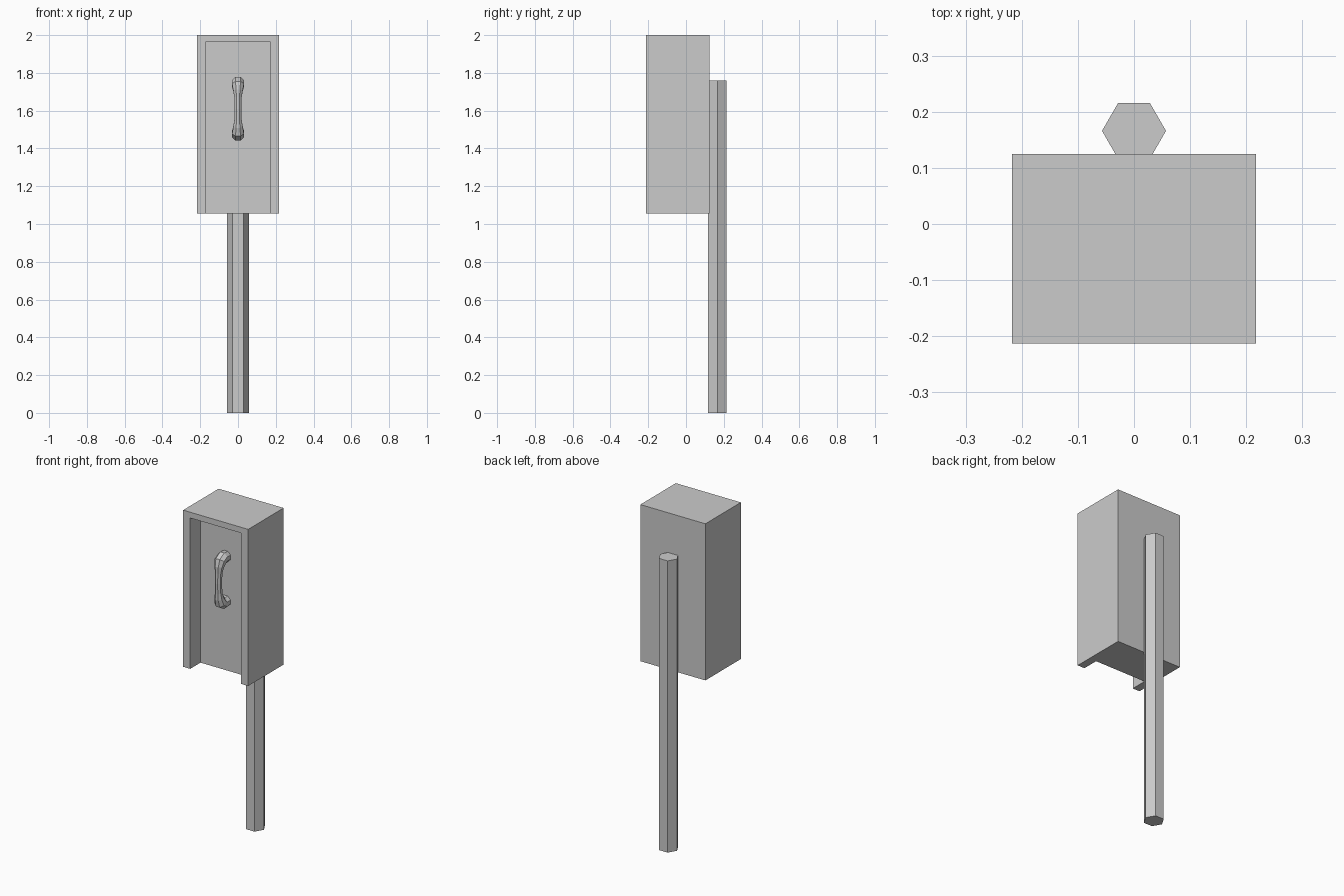
import bpy, bmesh, math
from mathutils import Vector, Matrix

if "Cube" in bpy.data.objects:
    bpy.data.objects.remove(bpy.data.objects["Cube"], do_unlink=True)

GREY = (0.6, 0.6, 0.6, 1)
grey = bpy.data.materials.new("plain grey")
grey.use_nodes = True
grey.diffuse_color = GREY
grey.node_tree.nodes["Principled BSDF"].inputs["Base Color"].default_value = GREY


def add_object(name, bm):
    bmesh.ops.recalc_face_normals(bm, faces=bm.faces)
    mesh = bpy.data.meshes.new(name)
    bm.to_mesh(mesh)
    bm.free()
    mesh.materials.append(grey)
    obj = bpy.data.objects.new(name, mesh)
    bpy.context.collection.objects.link(obj)
    return obj


def box(name, low, high):
    low, high = Vector(low), Vector(high)
    bm = bmesh.new()
    matrix = Matrix.Translation((low + high) / 2) @ Matrix.Diagonal((high - low).to_4d())
    bmesh.ops.create_cube(bm, size=1, matrix=matrix)
    return add_object(name, bm)


# Booth housing, recessed at the front and open at the bottom
WALL_Y = -0.115
housing = box("housing", (-0.217, -0.213, 1.055), (0.217, 0.125, 2))
cutter = box("recess_cutter", (-0.17, -0.4, 0.9), (0.17, WALL_Y, 1.965))
cutter.hide_render = True
cut = housing.modifiers.new("recess", "BOOLEAN")
cut.operation = "DIFFERENCE"
cut.solver = "EXACT"
cut.object = cutter
bpy.context.view_layer.objects.active = housing
bpy.ops.object.modifier_apply(modifier=cut.name)
bpy.data.objects.remove(cutter, do_unlink=True)

# Hexagonal post behind the housing
bm = bmesh.new()
POST_HEIGHT = 1.76
bmesh.ops.create_cone(bm, cap_ends=True, segments=6, radius1=0.057, radius2=0.057,
                      depth=POST_HEIGHT,
                      matrix=Matrix.Translation((0, 0.166, POST_HEIGHT / 2))
                      @ Matrix.Rotation(math.radians(30), 4, "Z"))
add_object("post", bm)

# Handset: arched octagonal tube with flared ends, mirrored about its middle
MIDDLE_Z = 1.61
SIDES = 8
half = [  # y, height above the middle, radius
    (WALL_Y, 0.134, 0.034),
    (-0.145, 0.137, 0.035),
    (-0.168, 0.125, 0.034),
    (-0.179, 0.095, 0.027),
    (-0.184, 0.06, 0.021),
]
path = half + [(-0.187, 0, 0.02)] + [(y, -h, r) for y, h, r in reversed(half)]
points = [Vector((0, y, MIDDLE_Z + h)) for y, h, r in path]
bm = bmesh.new()
rings = []
for i, (point, (y, h, radius)) in enumerate(zip(points, path)):
    tangent = (points[min(i + 1, len(points) - 1)] - points[max(i - 1, 0)]).normalized()
    across = Vector((1, 0, 0))
    outward = across.cross(tangent)
    ring = []
    for s in range(SIDES):
        a = math.tau * (s + 0.5) / SIDES
        ring.append(bm.verts.new(point + radius * (across * math.cos(a) + outward * math.sin(a))))
    rings.append(ring)
for lower, upper in zip(rings, rings[1:]):
    for s in range(SIDES):
        t = (s + 1) % SIDES
        bm.faces.new((lower[s], lower[t], upper[t], upper[s]))
bm.faces.new(rings[0])
bm.faces.new(rings[-1])
add_object("handset", bm)
